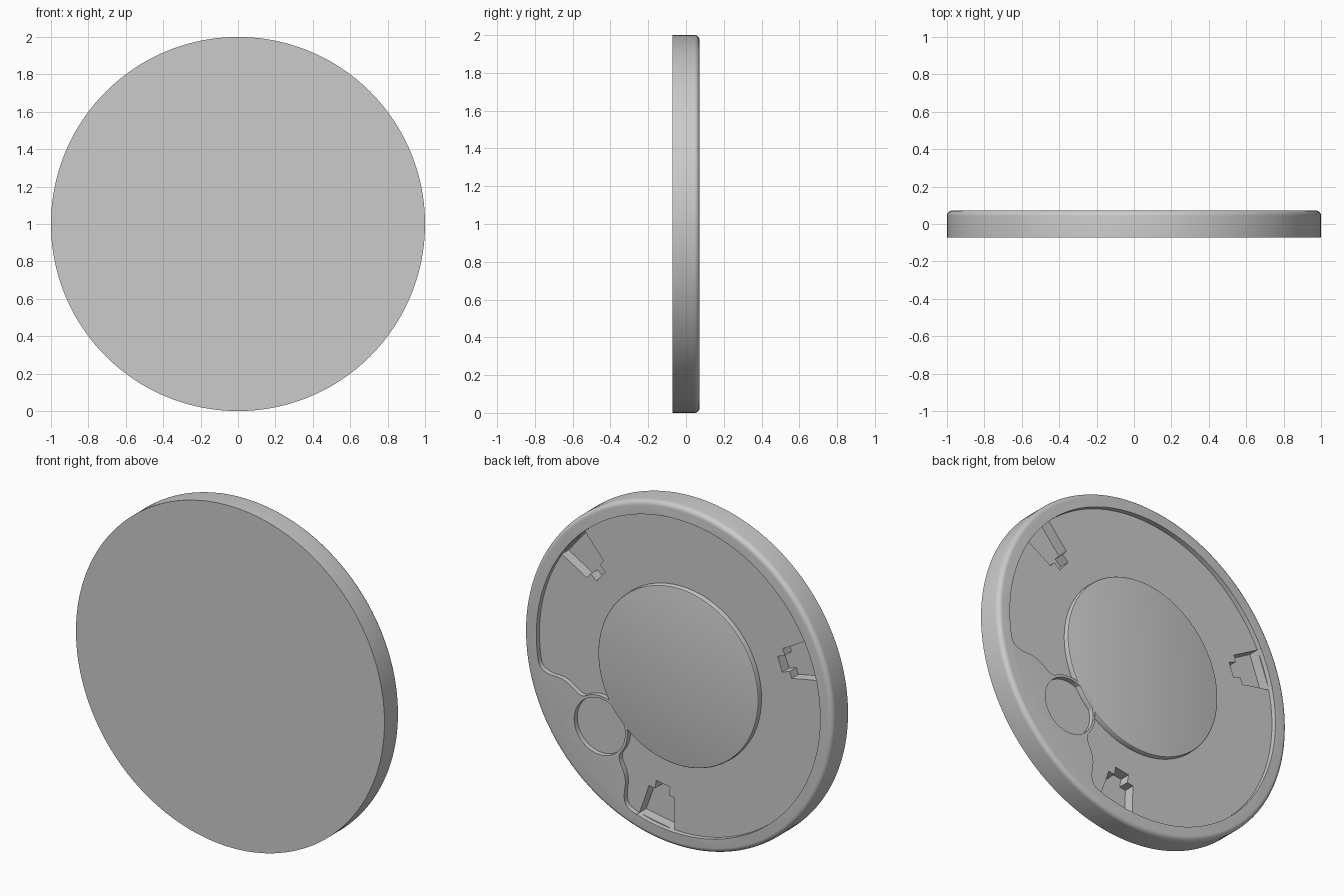
import bpy, bmesh
from math import sin, cos, pi, radians
from mathutils import Vector
from mathutils.geometry import interpolate_bezier

cube = bpy.data.objects.get("Cube")
if cube:
    bpy.data.objects.remove(cube, do_unlink=True)

BACK, FLOOR, DEEP = 0.072, 0.043, -0.02   # depths measured along y
RECESS_R, BOSS_R = 0.92, 0.52
HOLE_U, HOLE_R = 0.665, 0.165

grey = bpy.data.materials.new("plain grey")
grey.use_nodes = True
grey.diffuse_color = (0.6, 0.6, 0.6, 1)
grey.node_tree.nodes["Principled BSDF"].inputs["Base Color"].default_value = (0.6, 0.6, 0.6, 1)


def finish(name, bm):
    bmesh.ops.recalc_face_normals(bm, faces=bm.faces)
    mesh = bpy.data.meshes.new(name)
    bm.to_mesh(mesh)
    bm.free()
    obj = bpy.data.objects.new(name, mesh)
    bpy.context.collection.objects.link(obj)
    mesh.materials.append(grey)
    return obj


def prism(name, outline, y0, y1):
    """Extrude an (x, z) outline along y, with z measured from the disc centre."""
    bm = bmesh.new()
    rings = [[bm.verts.new((x, y, z + 1)) for x, z in outline] for y in (y0, y1)]
    for ring in rings:
        bm.faces.new(ring)
    n = len(outline)
    for i in range(n):
        j = (i + 1) % n
        bm.faces.new((rings[0][i], rings[0][j], rings[1][j], rings[1][i]))
    return finish(name, bm)


def lathe(name, profile, segments=160):
    """Turn (radius, y) points around the disc axis and cap both ends."""
    bm = bmesh.new()
    rings = [[bm.verts.new((r * cos(2 * pi * i / segments), y, 1 + r * sin(2 * pi * i / segments)))
              for i in range(segments)] for r, y in profile]
    for a, b in zip(rings, rings[1:]):
        for i in range(segments):
            j = (i + 1) % segments
            bm.faces.new((a[i], a[j], b[j], b[i]))
    bm.faces.new(rings[0])
    bm.faces.new(rings[-1])
    return finish(name, bm)


def rounded_edge(radius, top, bevel, steps=6):
    return [(radius - bevel + bevel * cos(pi / 2 * k / steps),
             top - bevel + bevel * sin(pi / 2 * k / steps)) for k in range(steps + 1)]


def arc(cu, radius, start, end, steps):
    return [(cu + radius * cos(radians(start + (end - start) * k / steps)),
             radius * sin(radians(start + (end - start) * k / steps))) for k in range(steps + 1)]


def bezier(*points):
    a, b, c, d = (Vector(p).to_3d() for p in points)
    return [(p.x, p.y) for p in interpolate_bezier(a, b, c, d, 12)]


def turned(points, degrees):
    c, s = cos(radians(degrees)), sin(radians(degrees))
    return [(u * c - v * s, u * s + v * c) for u, v in points]


def cut(target, cutter):
    mod = target.modifiers.new("cut", "BOOLEAN")
    mod.operation, mod.solver, mod.object = "DIFFERENCE", "EXACT", cutter
    bpy.context.view_layer.objects.active = target
    bpy.ops.object.modifier_apply(modifier=mod.name)
    bpy.data.objects.remove(cutter, do_unlink=True)


# Main disc with a rounded back edge
disc = lathe("disc_body", [(1, -BACK)] + rounded_edge(1, BACK, 0.028))

# Wide shallow recess, leaving a peninsula with a curved neck
rim_start = arc(0, RECESS_R, 31, 31, 1)[0]
ring = arc(HOLE_U, HOLE_R + 0.015, 100, 260, 30)
shore = bezier(rim_start, (0.815, 0.43), (0.80, 0.395), (0.74, 0.345))[:-1]
shore += bezier((0.74, 0.345), (0.66, 0.28), (0.70, 0.19), ring[0])[:-1]
mirrored = [(u, -v) for u, v in reversed(shore)]
outline = shore + ring[:-1] + [ring[-1]] + mirrored + arc(0, RECESS_R, 329, 31, 120)[1:-1]
cut(disc, prism("recess_cutter", turned(outline, -40), FLOOR, 0.2))

# Round pocket in the peninsula
pocket = arc(HOLE_U, HOLE_R, 0, 360, 64)[:-1]
cut(disc, prism("pocket_cutter", turned(pocket, -40), FLOOR, 0.2))

# Three stepped clip slots beside the rim
half = [(0.915, 0.115), (0.80, 0.095), (0.73, 0.085), (0.73, 0.045), (0.68, 0.045)]
slot = half + [(u, -v) for u, v in reversed(half)]
for angle in (40, 160, 280):
    cut(disc, prism("slot_cutter", turned(slot, angle), DEEP, 0.2))

# Raised centre plate
boss = lathe("centre_plate", [(BOSS_R, FLOOR - 0.01)] + rounded_edge(BOSS_R, BACK, 0.006, 3), 128)

# Smooth shading with crisp edges
for obj in (disc, boss):
    bpy.ops.object.select_all(action="DESELECT")
    obj.select_set(True)
    bpy.context.view_layer.objects.active = obj
    bpy.ops.object.shade_smooth_by_angle(angle=radians(30))
